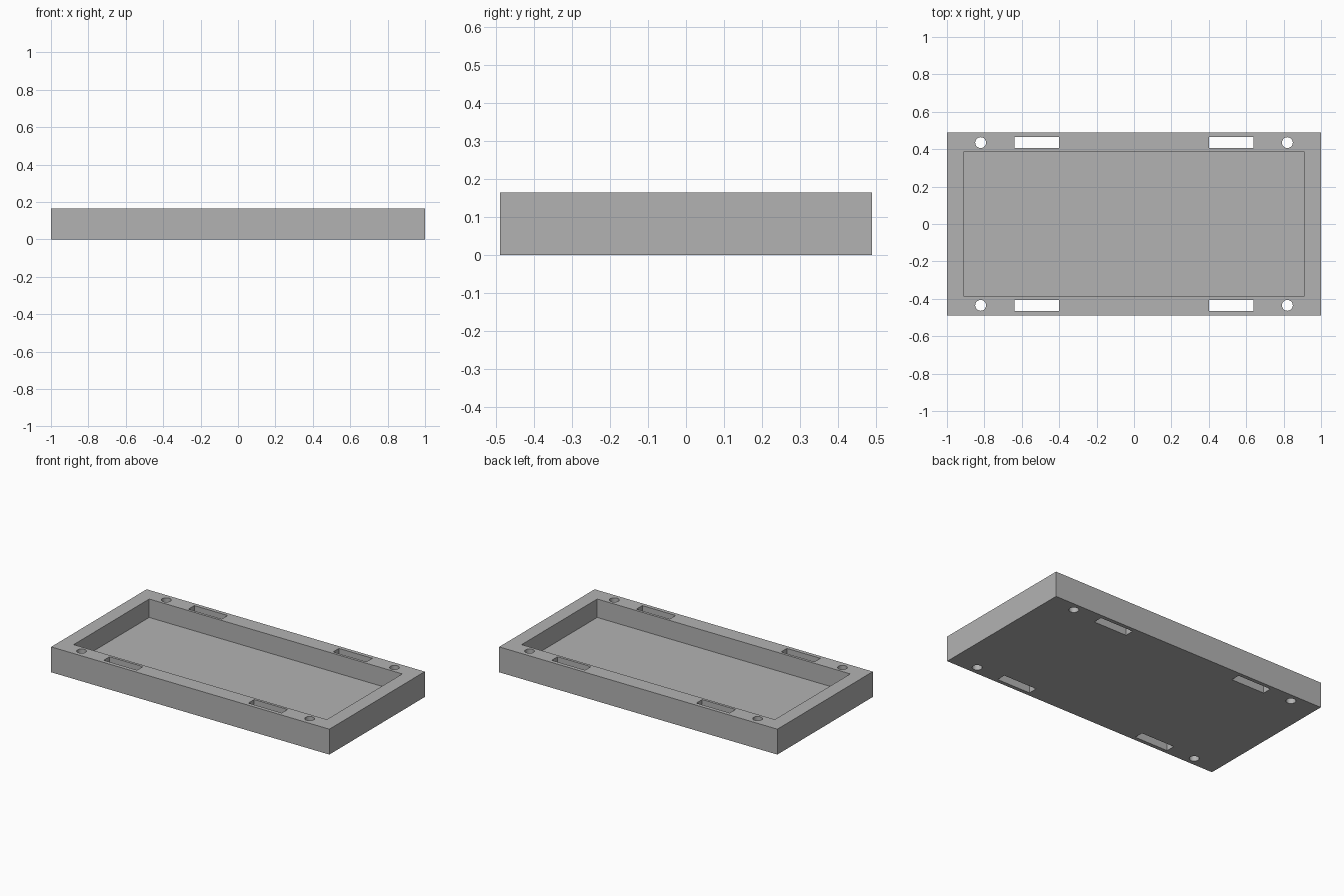
import bpy

cube = bpy.data.objects.get("Cube")
if cube:
    bpy.data.objects.remove(cube, do_unlink=True)

LENGTH, DEPTH, HEIGHT = 2.0, 0.98, 0.165
FLOOR = 0.045       # thickness under the pocket
RAIL_Y = 0.435      # centre line of the slots and holes

grey = bpy.data.materials.new("plain grey")
grey.use_nodes = True
colour = (0.45, 0.45, 0.45, 1)
grey.diffuse_color = colour
grey.node_tree.nodes["Principled BSDF"].inputs["Base Color"].default_value = colour


def box(name, size, centre):
    bpy.ops.mesh.primitive_cube_add(size=1, location=centre)
    obj = bpy.context.object
    obj.name = name
    obj.scale = size
    bpy.ops.object.transform_apply(location=True, rotation=False, scale=True)
    obj.data.materials.append(grey)
    return obj


def cut(target, cutter):
    cutter.hide_render = True
    mod = target.modifiers.new("cut", "BOOLEAN")
    mod.operation = "DIFFERENCE"
    mod.solver = "EXACT"
    mod.object = cutter
    bpy.context.view_layer.objects.active = target
    bpy.ops.object.modifier_apply(modifier=mod.name)
    bpy.data.objects.remove(cutter, do_unlink=True)


# Solid block
tray = box("tray", (LENGTH, DEPTH, HEIGHT), (0, 0, HEIGHT / 2))

# Open rectangular pocket
cut(tray, box("pocket_cutter", (1.82, 0.776, HEIGHT), (0, 0, FLOOR + HEIGHT / 2)))

# Strap slots and screw holes through the long rims
for sx in (-1, 1):
    for sy in (-1, 1):
        cut(tray, box("slot_cutter", (0.24, 0.06, 1), (sx * 0.52, sy * RAIL_Y, 0)))
        bpy.ops.mesh.primitive_cylinder_add(
            vertices=32, radius=0.029, depth=1, location=(sx * 0.82, sy * RAIL_Y, 0))
        hole = bpy.context.object
        hole.data.materials.append(grey)
        cut(tray, hole)

# Smooth hole walls, crisp edges elsewhere
bpy.ops.object.select_all(action="DESELECT")
tray.select_set(True)
bpy.context.view_layer.objects.active = tray
bpy.ops.object.shade_smooth_by_angle()
